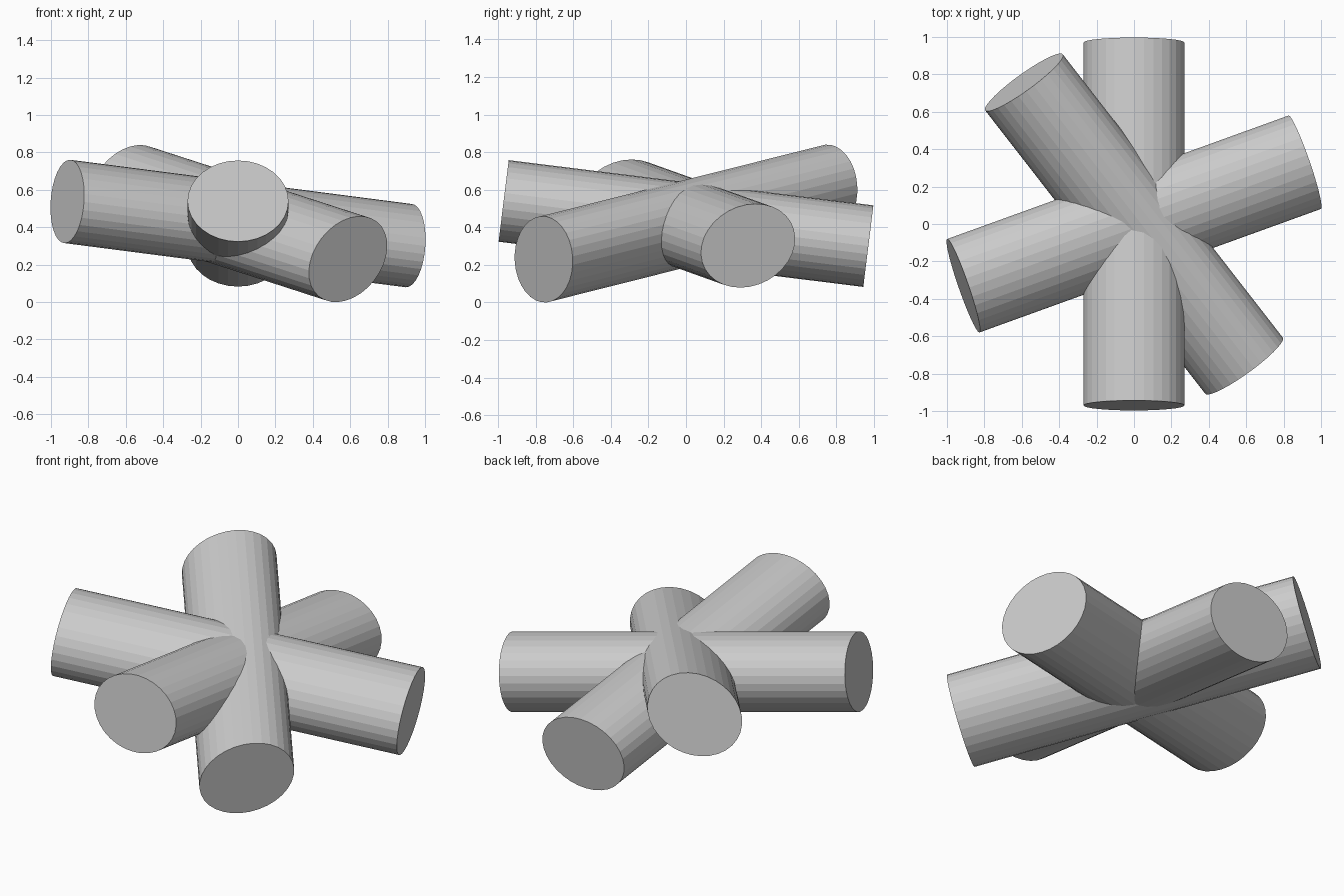
import bpy
from math import radians
from mathutils import Matrix, Vector

cube = bpy.data.objects.get("Cube")
if cube:
    bpy.data.objects.remove(cube, do_unlink=True)

grey = bpy.data.materials.new("plain_grey")
grey.use_nodes = True
grey.diffuse_color = (0.6, 0.6, 0.6, 1)
grey.node_tree.nodes["Principled BSDF"].inputs["Base Color"].default_value = (0.6, 0.6, 0.6, 1)

CENTRE = Vector((0, 0, 0.42))
LENGTH, WIDE, NARROW = 1.955, 0.27, 0.2185


def add_bar(name, direction, roll):
    """Oval bar through the centre, rolled about its own axis."""
    axis = Vector(direction).normalized()
    side = Vector((0, 0, 1)).cross(axis).normalized()
    up = axis.cross(side)
    frame = Matrix((side, up, axis)).transposed().to_4x4()
    bpy.ops.mesh.primitive_cylinder_add(vertices=32, radius=1, depth=LENGTH)
    bar = bpy.context.object
    bar.name = name
    bar.data.materials.append(grey)
    bar.matrix_world = (Matrix.Translation(CENTRE) @ frame
                        @ Matrix.Rotation(radians(roll), 4, "Z")
                        @ Matrix.Diagonal((WIDE, NARROW, 1, 1)))


# Three crossing bars, each sloping down along its direction
add_bar("lengthwise_bar", (0, 1.937, -0.24), 0)
add_bar("crosswise_bar", (1.825, 0.66, -0.236), 19)
add_bar("diagonal_bar", (1.18, -1.519, -0.382), 32)
